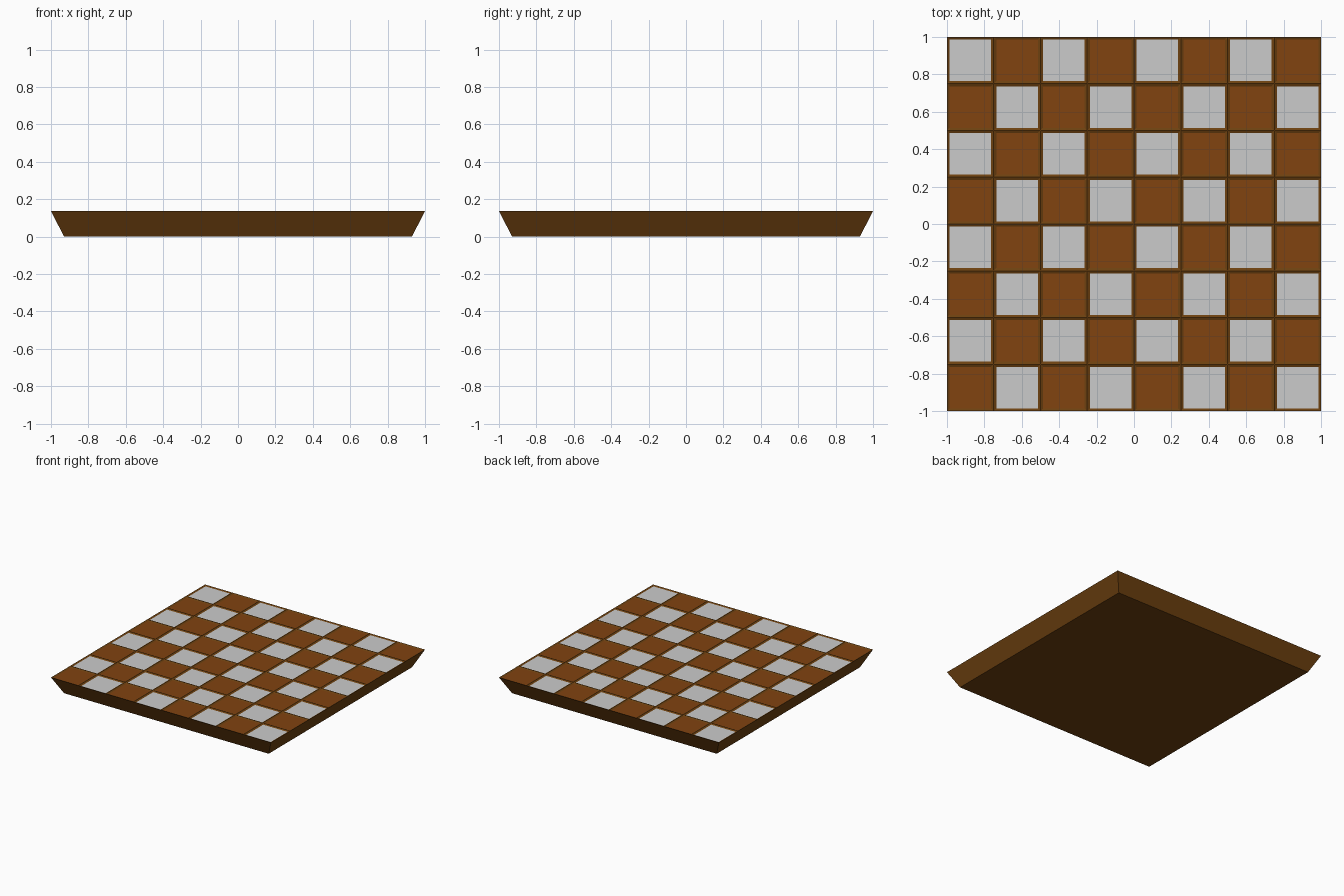
import bpy, bmesh

if "Cube" in bpy.data.objects:
    bpy.data.objects.remove(bpy.data.objects["Cube"])

TOP, BASE, N = 0.137, 0.93, 8


def material(name, rgb):
    m = bpy.data.materials.new(name)
    m.diffuse_color = (*rgb, 1)
    m.use_nodes = True
    m.node_tree.nodes["Principled BSDF"].inputs["Base Color"].default_value = m.diffuse_color
    return m


bm = bmesh.new()

# Playing surface: 8 x 8 grid at the rim height
bmesh.ops.create_grid(bm, x_segments=N, y_segments=N, size=1)
bmesh.ops.translate(bm, verts=bm.verts, vec=(0, 0, TOP))
tiles = list(bm.faces)
rim = [e for e in bm.edges if e.is_boundary]

# Sloping sides tapering to a smaller base, closed underneath
ext = bmesh.ops.extrude_edge_only(bm, edges=rim)["geom"]
for v in (g for g in ext if isinstance(g, bmesh.types.BMVert)):
    v.co = (v.co.x * BASE, v.co.y * BASE, 0)
bmesh.ops.contextual_create(bm, geom=[e for e in bm.edges if e.is_boundary])
bmesh.ops.recalc_face_normals(bm, faces=bm.faces)

# Slightly sunken tiles, leaving thin bevelled ridges between them
bmesh.ops.inset_individual(bm, faces=tiles, thickness=0.02, depth=-0.006)

# Alternate tile colours
for f in tiles:
    c = f.calc_center_median()
    i, j = int((c.x + 1) * N / 2), int((c.y + 1) * N / 2)
    f.material_index = 1 + (i + j) % 2

mesh = bpy.data.meshes.new("checkered_board")
bm.to_mesh(mesh)
bm.free()
for name, rgb in (("frame_wood", (0.155, 0.053, 0.005)),
                  ("dark_tile", (0.22, 0.056, 0.005)),
                  ("light_tile", (0.8, 0.8, 0.8))):
    mesh.materials.append(material(name, rgb))
board = bpy.data.objects.new("checkered_board", mesh)
bpy.context.collection.objects.link(board)
